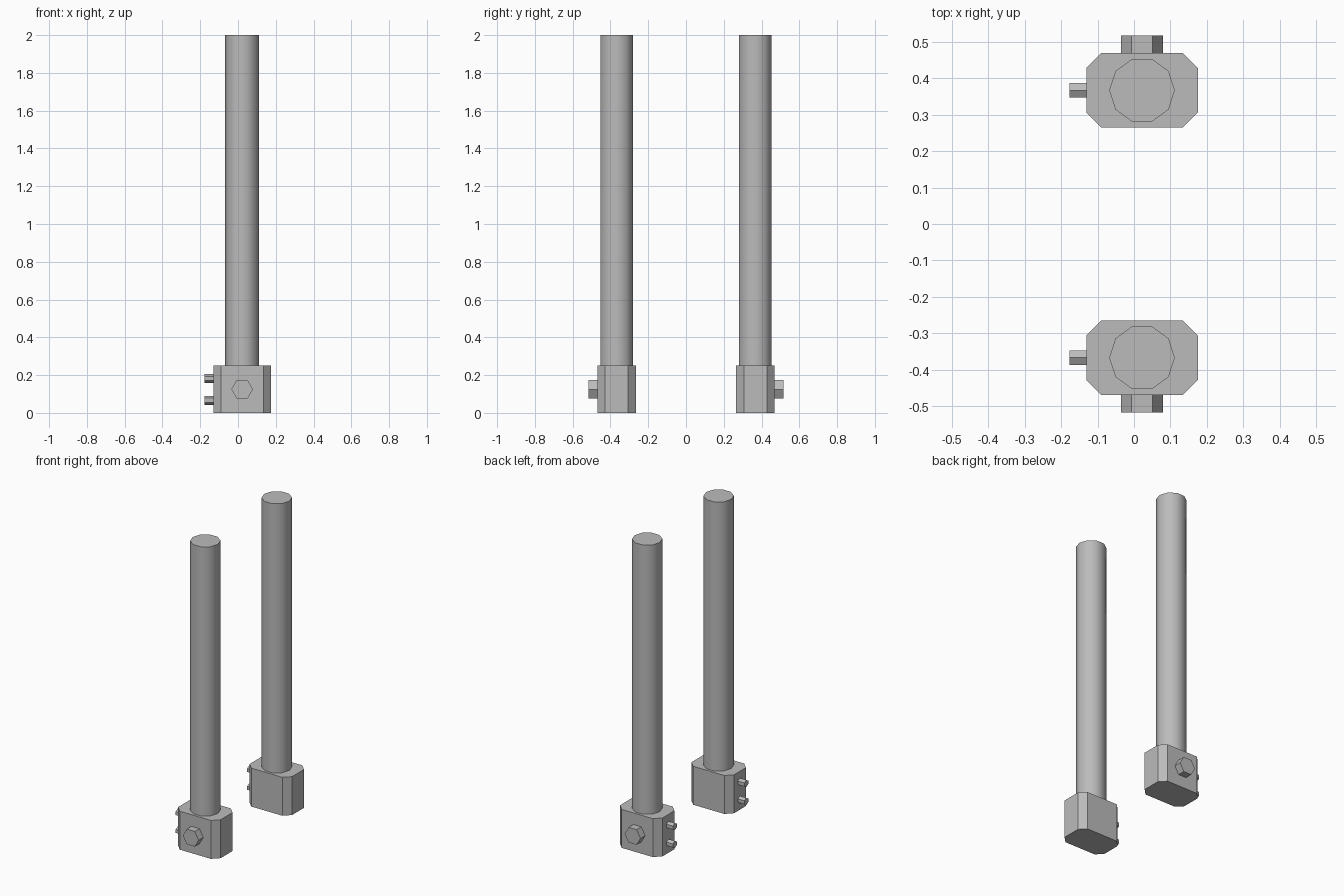
import bpy, bmesh, math
from mathutils import Matrix

if "Cube" in bpy.data.objects:
    bpy.data.objects.remove(bpy.data.objects["Cube"])

steel = bpy.data.materials.new("grey_steel")
steel.diffuse_color = (0.5, 0.5, 0.5, 1)
steel.use_nodes = True
steel.node_tree.nodes["Principled BSDF"].inputs["Base Color"].default_value = steel.diffuse_color

CX, CY = 0.022, 0.367   # centre of the +y post


def prism(name, profile, depth, matrix, smooth=False):
    """Extrude a 2D profile along local z from 0 to depth, then place it."""
    bm = bmesh.new()
    face = bm.faces.new([bm.verts.new((x, y, 0)) for x, y in profile])
    ext = bmesh.ops.extrude_face_region(bm, geom=[face])
    top = [v for v in ext["geom"] if isinstance(v, bmesh.types.BMVert)]
    bmesh.ops.translate(bm, vec=(0, 0, depth), verts=top)
    bmesh.ops.recalc_face_normals(bm, faces=bm.faces)
    for f in bm.faces:
        f.smooth = smooth and abs(f.normal.z) < 0.5
    bm.transform(matrix)
    bmesh.ops.recalc_face_normals(bm, faces=bm.faces)
    me = bpy.data.meshes.new(name)
    bm.to_mesh(me)
    bm.free()
    me.materials.append(steel)
    ob = bpy.data.objects.new(name, me)
    bpy.context.collection.objects.link(ob)
    return ob


def ngon(n, r, start=0.0):
    return [(r * math.cos(start + i * math.tau / n), r * math.sin(start + i * math.tau / n))
            for i in range(n)]


# chamfered rectangle outline of the base block
HX, HY, C = 0.153, 0.102, 0.041
base_outline = [(-HX + C, -HY), (HX - C, -HY), (HX, -HY + C), (HX, HY - C),
                (HX - C, HY), (-HX + C, HY), (-HX, HY - C), (-HX, -HY + C)]

for side, label in ((-1, "front"), (1, "back")):
    y = side * CY
    # base block and round post
    prism(label + "_base", base_outline, 0.25, Matrix.Translation((CX, y, 0)))
    prism(label + "_post", ngon(10, 0.09), 1.76,
          Matrix.Translation((CX, y, 0.24)), smooth=True)
    # large hex bolt on the outer face
    prism(label + "_large_bolt", ngon(6, 0.057), 0.06,
          Matrix.Translation((CX, side * 0.457, 0.125))
          @ Matrix.Rotation(-side * math.pi / 2, 4, 'X'))
    # two small hex bolts on the -x face
    for z, pos in ((0.066, "lower"), (0.182, "upper")):
        prism(f"{label}_{pos}_small_bolt", ngon(6, 0.023), 0.057,
              Matrix.Translation((-0.12, y, z))
              @ Matrix.Rotation(-math.pi / 2, 4, 'Y'))
